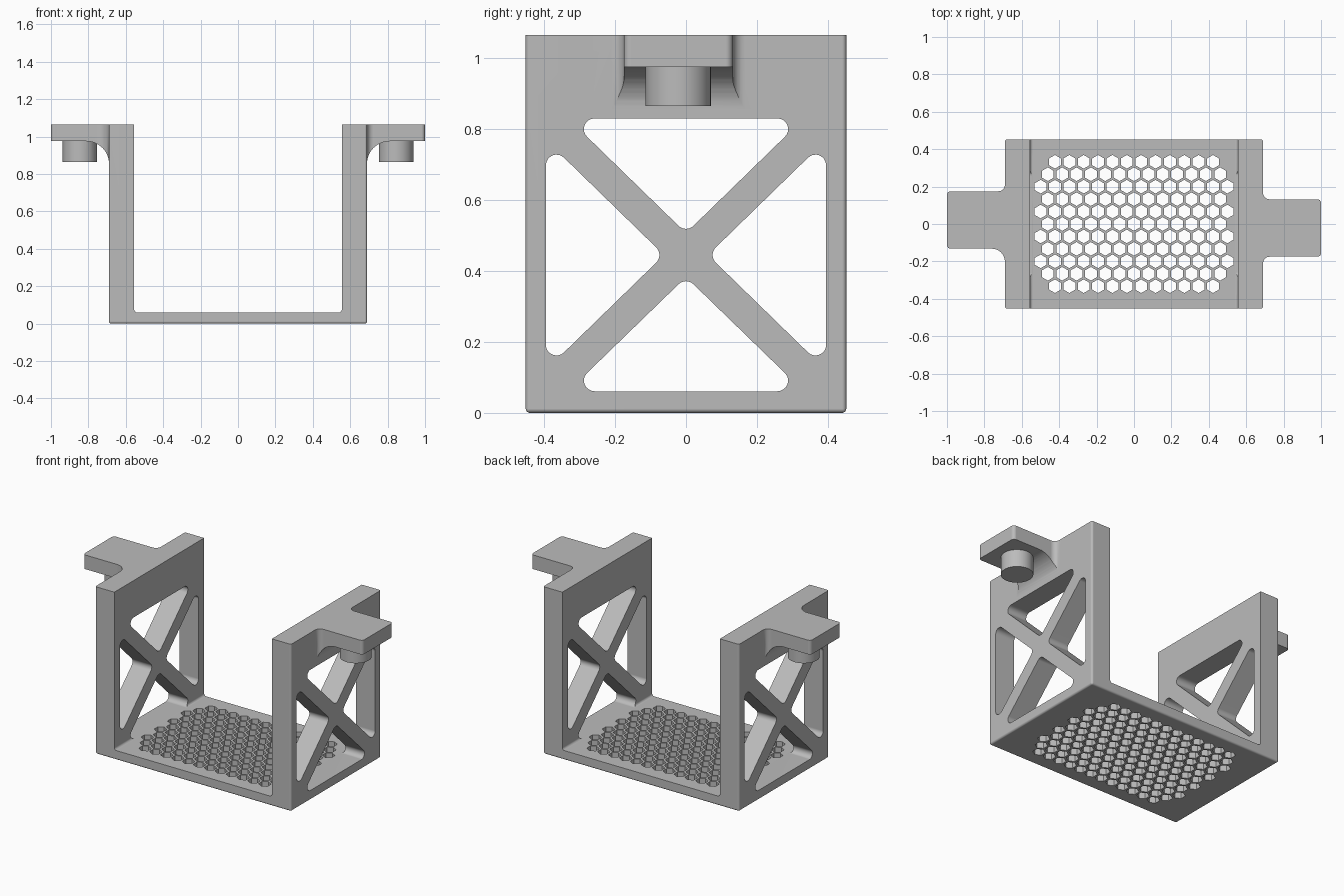
import bpy
import bmesh
from math import sin, cos, pi, tan
from mathutils import Vector, Matrix

cube = bpy.data.objects.get("Cube")
if cube:
    bpy.data.objects.remove(cube, do_unlink=True)

grey = bpy.data.materials.new("plain_grey")
grey.use_nodes = True
grey.diffuse_color = (0.5, 0.5, 0.5, 1)
grey.node_tree.nodes["Principled BSDF"].inputs["Base Color"].default_value = (0.5, 0.5, 0.5, 1)

WIDTH, DEPTH, HEIGHT = 0.69, 0.452, 1.065    # half width, half depth, full height
INNER, FLOOR = 0.555, 0.06
TAB_BOTTOM, PIN_BOTTOM = 0.975, 0.865


def make_object(name, bm):
    bmesh.ops.recalc_face_normals(bm, faces=bm.faces)
    mesh = bpy.data.meshes.new(name)
    bm.to_mesh(mesh)
    bm.free()
    mesh.materials.append(grey)
    obj = bpy.data.objects.new(name, mesh)
    bpy.context.collection.objects.link(obj)
    return obj


def rounded(corners, steps=8):
    """Outline from (u, v, radius) corners, each replaced by a tangent arc."""
    out = []
    for i, (u, v, r) in enumerate(corners):
        p = Vector((u, v))
        if r == 0:
            out.append(p)
            continue
        a = (Vector(corners[i - 1][:2]) - p).normalized()
        b = (Vector(corners[(i + 1) % len(corners)][:2]) - p).normalized()
        half = a.angle(b) / 2
        centre = p + (a + b).normalized() * r / sin(half)
        start = p + a * r / tan(half) - centre
        end = p + b * r / tan(half) - centre
        sweep = start.angle_signed(end)
        for k in range(steps + 1):
            out.append(centre + Matrix.Rotation(-sweep * k / steps, 2) @ start)
    return out


def prism(bm, outline, axis, low, high):
    """Extrude a flat outline along x, y or z."""
    def place(p, d):
        return {"x": (d, p[0], p[1]), "y": (p[0], d, p[1]), "z": (p[0], p[1], d)}[axis]
    base = [bm.verts.new(place(p, low)) for p in outline]
    top = [bm.verts.new(place(p, high)) for p in outline]
    bm.faces.new(base)
    bm.faces.new(top)
    n = len(base)
    for i in range(n):
        bm.faces.new((base[i], base[(i + 1) % n], top[(i + 1) % n], top[i]))


def combine(target, tool, operation):
    mod = target.modifiers.new("combine", "BOOLEAN")
    mod.operation, mod.solver, mod.object = operation, "EXACT", tool
    bpy.context.view_layer.objects.active = target
    bpy.ops.object.modifier_apply(modifier=mod.name)
    bpy.data.objects.remove(tool, do_unlink=True)


def cut(target, name, outlines, axis, low, high):
    bm = bmesh.new()
    for outline in outlines:
        prism(bm, outline, axis, low, high)
    tool = make_object(name, bm)
    tool.hide_render = True
    combine(target, tool, "DIFFERENCE")


# Outer block, softened on the bottom and upright edges
bm = bmesh.new()
bmesh.ops.create_cube(bm, size=1)
for v in bm.verts:
    v.co = (v.co.x * 2 * WIDTH, v.co.y * 2 * DEPTH, (v.co.z + 0.5) * HEIGHT)
edges = [e for e in bm.edges if min(v.co.z for v in e.verts) < 0.1]
bmesh.ops.bevel(bm, geom=edges, offset=0.012, segments=4, profile=0.5, affect="EDGES")
frame = make_object("bracket_frame", bm)

# Open channel between the walls
cut(frame, "channel_cutter", [rounded([
    (-INNER, FLOOR, 0.015), (INNER, FLOOR, 0.015), (INNER, 2, 0), (-INNER, 2, 0)])], "y", -1, 1)

# Four rounded triangular windows around the cross braces
low, high, side, mid, gap = FLOOR + 0.001, 0.83, 0.395, 0.445, 0.062
slope = (high - low) / (2 * side)
half_y = (high - mid - gap) / slope
half_z = (side - gap) * slope
R = 0.03
windows = [[(-half_y, high, R), (half_y, high, R), (0, mid + gap, R)],
           [(-half_y, low, R), (half_y, low, R), (0, mid - gap, R)]]
for s in (-1, 1):
    windows.append([(s * side, mid - half_z, R), (s * side, mid + half_z, R), (s * gap, mid, R)])
cut(frame, "window_cutter", [rounded(w) for w in windows], "x", -2, 2)

# Honeycomb floor: alternating rows, corners left out
pitch, hex_radius = 0.0768, 0.0365
hexes = []
for row in range(-5, 6):
    count = 12 if abs(row) == 5 else 14 if row % 2 else 13
    if abs(row) != 5 and row % 2 == 0:
        count = 13
    for i in range(count):
        cx, cy = (i - (count - 1) / 2) * pitch, row * pitch * 0.866
        hexes.append([(cx + hex_radius * sin(k * pi / 3), cy + hex_radius * cos(k * pi / 3))
                      for k in range(6)])
cut(frame, "honeycomb_cutter", hexes, "z", -0.5, 0.5)


def mounting_tab(name, turn, root_front, root_back):
    """Side tab with filleted root and a round pin under it."""
    y0, y1, root, inside = -0.175, 0.132, WIDTH, WIDTH - 0.06
    plan = [(inside, y0 - 0.1, 0), (root, y0 - 0.1, 0), (root, y0, root_front), (1, y0, 0.02),
            (1, y1, 0.02), (root, y1, root_back), (root, y1 + 0.1, 0), (inside, y1 + 0.1, 0)]
    bm = bmesh.new()
    prism(bm, rounded(plan), "z", PIN_BOTTOM - 0.02, HEIGHT)
    tab = make_object(name, bm)
    under = [(root, 0.5, 0), (root, TAB_BOTTOM, 0.12), (1.5, TAB_BOTTOM, 0), (1.5, 0.5, 0)]
    cut(tab, "tab_cutter", [rounded(under, 12)], "y", -1, 1)
    bm = bmesh.new()
    bmesh.ops.create_cone(bm, cap_ends=True, segments=48, radius1=0.092, radius2=0.092,
                          depth=0.15, matrix=Matrix.Translation((0.845, -0.022, PIN_BOTTOM + 0.075)))
    combine(tab, make_object("pin", bm), "UNION")
    tab.data.transform(Matrix.Rotation(turn, 4, "Z"))
    combine(frame, tab, "UNION")


mounting_tab("left_tab", 0, 0.035, 0.035)
mounting_tab("right_tab", pi, 0.035, 0.07)

# Smooth fillets, crisp edges
bpy.ops.object.select_all(action="DESELECT")
frame.select_set(True)
bpy.context.view_layer.objects.active = frame
bpy.ops.object.shade_smooth_by_angle(angle=pi / 6)
weighted = frame.modifiers.new("even_normals", "WEIGHTED_NORMAL")
weighted.keep_sharp = True
